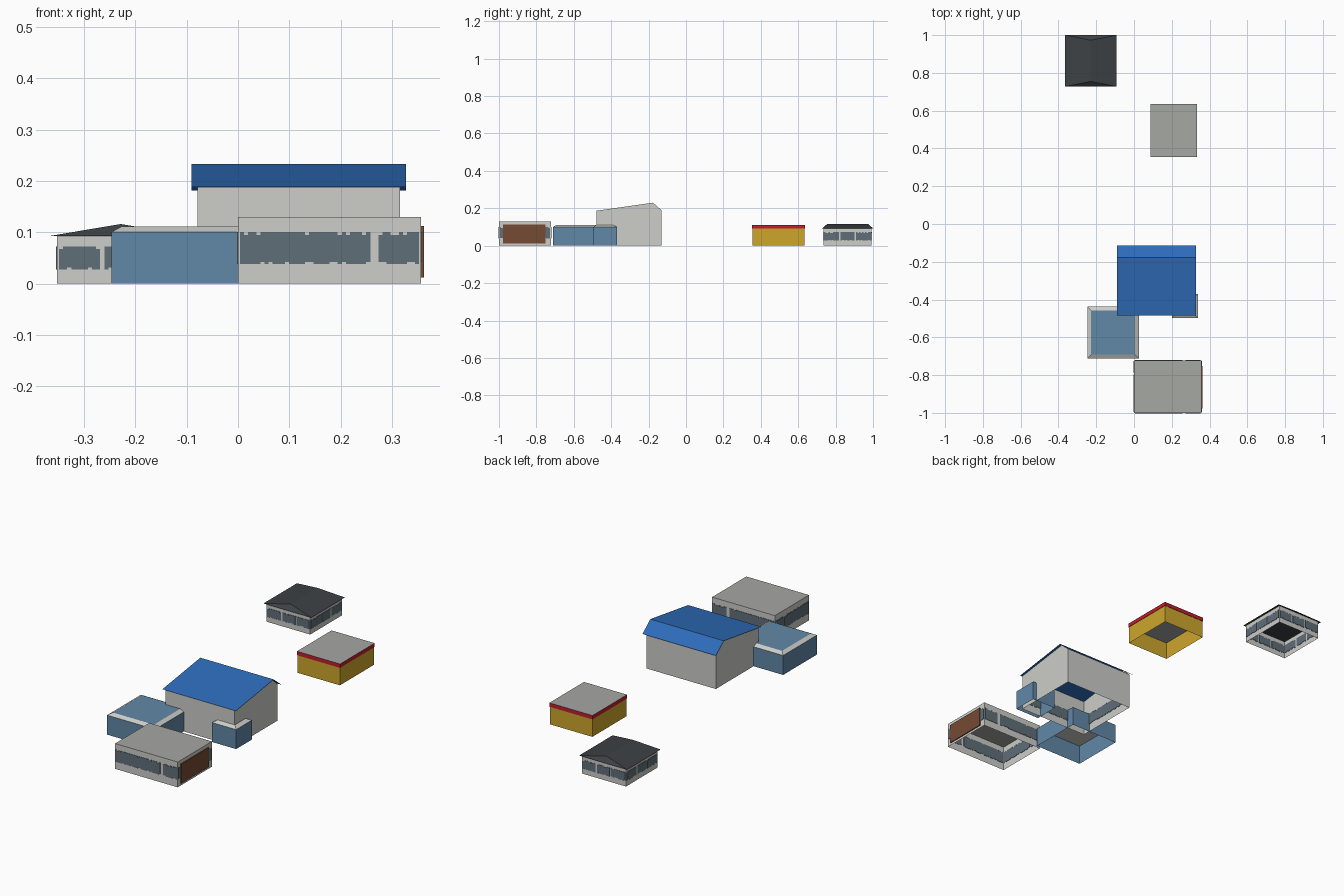
import bpy, bmesh, random

if "Cube" in bpy.data.objects:
    bpy.data.objects.remove(bpy.data.objects["Cube"], do_unlink=True)
random.seed(4)


def material(name, *rgb):
    """Flat material from 0-255 display values."""
    lin = [((c / 255 + 0.055) / 1.055) ** 2.4 for c in rgb] + [1]
    m = bpy.data.materials.new(name)
    m.use_nodes = True
    m.diffuse_color = lin
    m.node_tree.nodes["Principled BSDF"].inputs["Base Color"].default_value = lin
    return m


WALL = material("pale_wall", 205, 205, 201)
GLASS = material("window_grey", 96, 111, 121)
GREY = material("roof_grey", 166, 168, 164)
STEEL = material("steel_blue", 97, 136, 167)
BROWN = material("door_brown", 118, 74, 51)
YELLOW = material("yellow_wall", 206, 166, 44)
RED = material("red_band", 190, 30, 45)
BLACK = material("roof_black", 61, 65, 68)
BLUE = material("roof_blue", 46, 108, 186)


def finish(name, bm, mats, recalc=True):
    if recalc:
        bmesh.ops.recalc_face_normals(bm, faces=bm.faces)
    mesh = bpy.data.meshes.new(name)
    bm.to_mesh(mesh)
    bm.free()
    for m in mats:
        mesh.materials.append(m)
    ob = bpy.data.objects.new(name, mesh)
    bpy.context.collection.objects.link(ob)
    return ob


def add_box(bm, x0, x1, y0, y1, z0, z1, inset=0.0):
    """Box whose top can be inset; returns (bottom face, top face)."""
    low = [bm.verts.new(p) for p in
           ((x0, y0, z0), (x1, y0, z0), (x1, y1, z0), (x0, y1, z0))]
    i = inset
    top = [bm.verts.new(p) for p in
           ((x0 + i, y0 + i, z1), (x1 - i, y0 + i, z1),
            (x1 - i, y1 - i, z1), (x0 + i, y1 - i, z1))]
    for k in range(4):
        n = (k + 1) % 4
        bm.faces.new((low[k], low[n], top[n], top[k]))
    return bm.faces.new(low[::-1]), bm.faces.new(top)


def box(name, dims, side, top=None, inset=0.0, floor=True, lid=True):
    bm = bmesh.new()
    bottom, upper = add_box(bm, *dims, inset)
    upper.material_index = 1 if top else 0
    for face, keep in ((bottom, floor), (upper, lid)):
        if not keep:
            bm.faces.remove(face)
    return finish(name, bm, [side] + ([top] if top else []))


def window_band(name, axis, pos, start, end, z0, z1, gaps=(), half=0.002):
    """Row of narrow panes with a ragged edge, showing on both wall faces."""
    bm = bmesh.new()
    count = max(1, round((end - start) / 0.008))
    step = (end - start) / count
    for k in range(count):
        if any(abs((k + 0.5) / count - g) < 0.018 for g in gaps):
            continue
        a, b = start + k * step, start + (k + 1) * step
        lo = z0 + random.choice((0, 0, 0.004))
        hi = z1 - random.choice((0, 0, 0, 0.005))
        if axis == "x":
            add_box(bm, a, b, pos - half, pos + half, lo, hi)
        else:
            add_box(bm, pos - half, pos + half, a, b, lo, hi)
    finish(name, bm, [GLASS])


def window_ring(name, x0, x1, y0, y1, z0, z1, gaps):
    m = 0.004
    for side, y in (("front", y0), ("back", y1)):
        window_band(f"{name}_{side}_windows", "x", y, x0 + m, x1 - m, z0, z1, gaps)
    for side, x in (("right", x0), ("left", x1)):
        window_band(f"{name}_{side}_windows", "y", x, y0 + m, y1 - m, z0, z1, gaps)


# Garage: flat roof, window bands and a large door at one end
garage = (0.0, 0.357, -1.0, -0.722)
box("garage", (*garage, 0, 0.13), WALL, GREY, floor=False)
window_ring("garage", *garage, 0.038, 0.1, (0.745,))
box("garage_door", (0.356, 0.362, -0.978, -0.752, 0.012, 0.112), BROWN)


# Steel annexes: blue walls, pale chamfered rim, blue roof
def annex(name, x0, x1, y0, y1):
    box(name + "_walls", (x0, x1, y0, y1, 0, 0.1), STEEL, floor=False, lid=False)
    box(name + "_roof", (x0, x1, y0, y1, 0.1, 0.111), WALL, STEEL, inset=0.02)


annex("large_annex", -0.247, 0.026, -0.712, -0.437)
annex("small_annex", 0.2, 0.338, -0.498, -0.37)

# Hall walls: asymmetric gable profile pulled along x
profile = [(-0.478, 0), (-0.478, 0.187), (-0.177, 0.23), (-0.13, 0.189), (-0.13, 0)]
bm = bmesh.new()
ends = [[bm.verts.new((x, y, z)) for y, z in profile] for x in (-0.079, 0.316)]
for e in ends:
    bm.faces.new(e)
for k in (0, 3):
    bm.faces.new((ends[0][k], ends[0][k + 1], ends[1][k + 1], ends[1][k]))
finish("hall_walls", bm, [WALL])

# Hall roof: thin folded sheet with overhang
bm = bmesh.new()
rows = [[bm.verts.new((x, y, z)) for x in (-0.091, 0.327)]
        for y, z in ((-0.484, 0.188), (-0.177, 0.233), (-0.113, 0.181))]
for a, b in zip(rows, rows[1:]):
    bm.faces.new((a[0], a[1], b[1], b[0]))
finish("hall_roof", bm, [BLUE], recalc=False)

# Windows on the hall's inner wall faces
window_band("hall_inner_side_windows", "y", -0.077, -0.46, -0.14, 0.04, 0.1, half=0.001)
window_band("hall_inner_front_windows", "x", -0.476, -0.06, 0.3, 0.04, 0.1, half=0.001)

# Yellow store: open box under a red-edged flat slab
store = (0.088, 0.333, 0.354, 0.635)
x0, x1, y0, y1 = store
e = 0.002
box("store_walls", (x0 + e, x1 - e, y0 + e, y1 - e, 0, 0.091), YELLOW,
    floor=False, lid=False)
box("store_band", (*store, 0.091, 0.111), RED, GREY)
box("store_ceiling", (x0 + 0.004, x1 - 0.004, y0 + 0.004, y1 - 0.004, 0.088, 0.092), GREY)

# House: windowed walls under a low dark roof
house = (-0.353, -0.104, 0.735, 0.992)
box("house_walls", (*house, 0, 0.093), WALL, floor=False, lid=False)
window_ring("house", *house, 0.027, 0.072, (0.34, 0.67))

# House roof: ridge along y with slightly sloped ends
x0, x1, y0, y1 = -0.365, -0.092, 0.728, 1.0
bm = bmesh.new()
a, b, c, d = [bm.verts.new((x, y, 0.093)) for x, y in
              ((x0, y0), (x1, y0), (x1, y1), (x0, y1))]
xm = (x0 + x1) / 2
r0, r1 = [bm.verts.new((xm, y, 0.116)) for y in (y0 + 0.027, y1 - 0.027)]
for f in ((a, b, r0), (b, c, r1, r0), (c, d, r1), (d, a, r0, r1), (d, c, b, a)):
    bm.faces.new(f)
finish("house_roof", bm, [BLACK])
